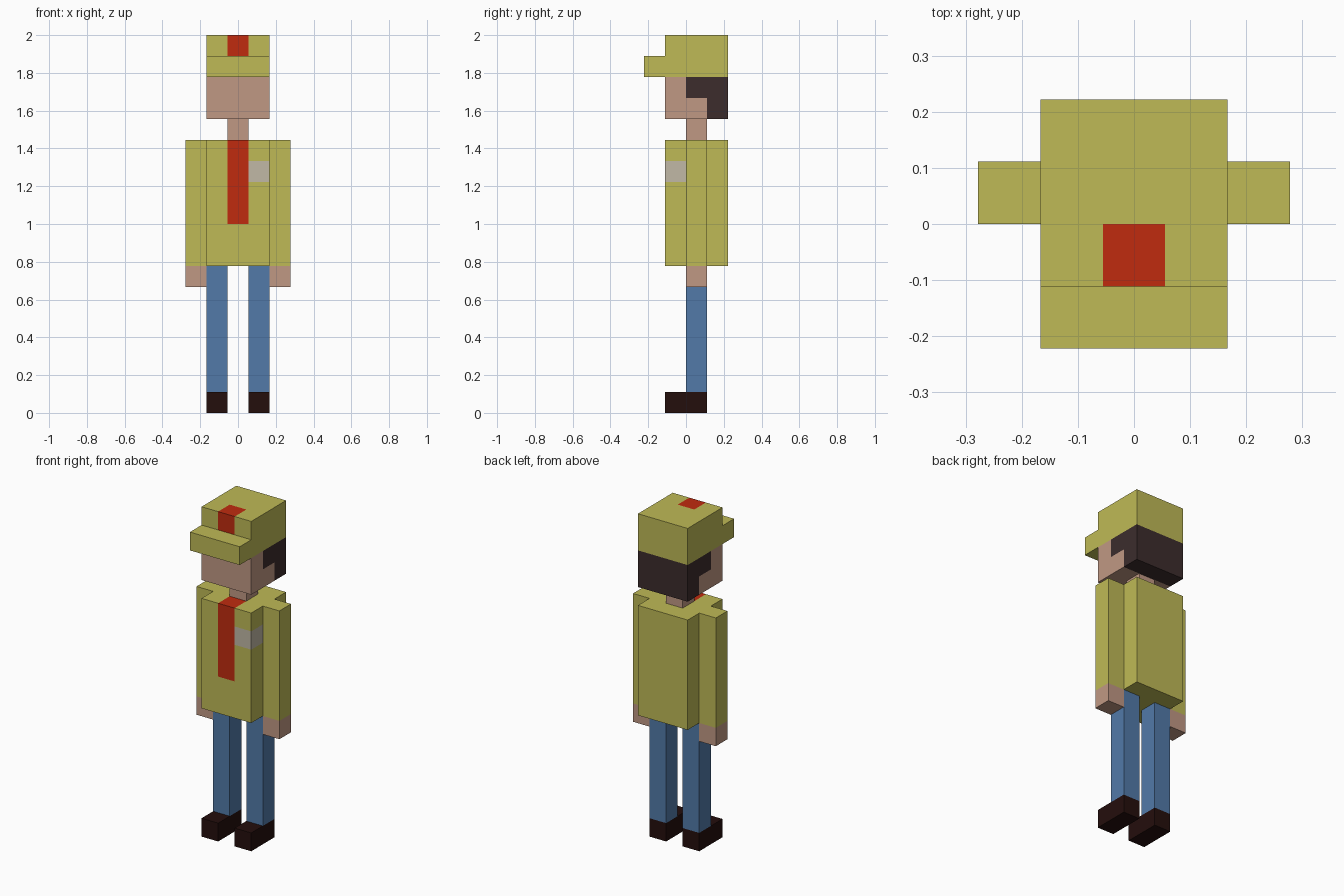
import bpy, bmesh
from mathutils import Vector

U = 1 / 9  # one block; the figure is 18 blocks tall

cube = bpy.data.objects.get("Cube")
if cube:
    bpy.data.objects.remove(cube, do_unlink=True)


def linear(c):
    c /= 255
    return c / 12.92 if c <= 0.04045 else ((c + 0.055) / 1.055) ** 2.4


def material(name, *rgb):
    mat = bpy.data.materials.new(name)
    colour = [linear(c) for c in rgb] + [1]
    mat.diffuse_color = colour
    mat.use_nodes = True
    bsdf = next(n for n in mat.node_tree.nodes if n.type == 'BSDF_PRINCIPLED')
    bsdf.inputs["Base Color"].default_value = colour
    return mat


khaki = material("khaki cloth", 191, 186, 86)
skin = material("skin", 192, 152, 132)
hair = material("dark hair", 60, 44, 44)
red = material("red cloth", 192, 43, 15)
denim = material("blue denim", 82, 122, 169)
leather = material("dark leather", 36, 14, 12)
silver = material("pale badge", 193, 184, 166)


def block(name, lo, hi, mats, cuts=(), rule=None):
    """Box between two corners in blocks, cut at (axis, position) planes;
    rule(centre, normal) gives each face its material index."""
    lo, hi = Vector(lo), Vector(hi)
    bm = bmesh.new()
    bmesh.ops.create_cube(bm, size=1)
    for v in bm.verts:
        v.co = (lo + hi) / 2 + v.co * (hi - lo)
    for axis, pos in cuts:
        point, normal = Vector(), Vector()
        point[axis], normal[axis] = pos, 1
        bmesh.ops.bisect_plane(bm, geom=bm.verts[:] + bm.edges[:] + bm.faces[:],
                               plane_co=point, plane_no=normal)
    bm.normal_update()
    if rule:
        for f in bm.faces:
            f.material_index = rule(f.calc_center_median(), f.normal)
    bmesh.ops.scale(bm, vec=(U, U, U), verts=bm.verts)
    mesh = bpy.data.meshes.new(name)
    bm.to_mesh(mesh)
    bm.free()
    for m in mats:
        mesh.materials.append(m)
    obj = bpy.data.objects.new(name, mesh)
    bpy.context.collection.objects.link(obj)
    return obj


def mirrored(name, lo, hi, mat):
    """Matching blocks on the left (+x) and right (-x)."""
    block("left_" + name, lo, hi, [mat])
    block("right_" + name, (-hi[0], lo[1], lo[2]), (-lo[0], hi[1], hi[2]), [mat])


# Legs and arms
mirrored("shoe", (0.5, -1, 0), (1.5, 1, 1), leather)
mirrored("leg", (0.5, 0, 1), (1.5, 1, 7), denim)
mirrored("hand", (1.5, 0, 6), (2.5, 1, 7), skin)
mirrored("sleeve", (1.5, 0, 7), (2.5, 1, 13), khaki)


# Shirt: tie down the front and over the collar, badge round the left corner
def shirt_rule(c, n):
    if abs(c.x) < 0.5 and c.y < 0 and c.z > 9 and (n.y < -0.5 or n.z > 0.5):
        return 1
    if c.x > 0.5 and c.y < 0 and 11 < c.z < 12 and (n.y < -0.5 or n.x > 0.5):
        return 2
    return 0


block("shirt", (-1.5, -1, 7), (1.5, 2, 13), [khaki, red, silver],
      [(0, -0.5), (0, 0.5), (1, 0), (2, 9), (2, 11), (2, 12)], shirt_rule)

# Neck and head, with stepped hair round the back
block("neck", (-0.5, 0, 13), (0.5, 1, 14), [skin])
block("head", (-1.5, -1, 14), (1.5, 2, 16), [skin, hair],
      [(1, 0), (1, 1), (2, 15)],
      lambda c, n: int(c.y > 1 or (c.y > 0 and c.z > 15)))

# Cap with a red patch folded over its front top edge, and brim
block("cap", (-1.5, -1, 16), (1.5, 2, 18), [khaki, red],
      [(0, -0.5), (0, 0.5), (1, 0), (2, 17)],
      lambda c, n: int(abs(c.x) < 0.5 and c.y < 0 and c.z > 17
                       and (n.y < -0.5 or n.z > 0.5)))
block("cap_brim", (-1.5, -2, 16), (1.5, -1, 17), [khaki])
